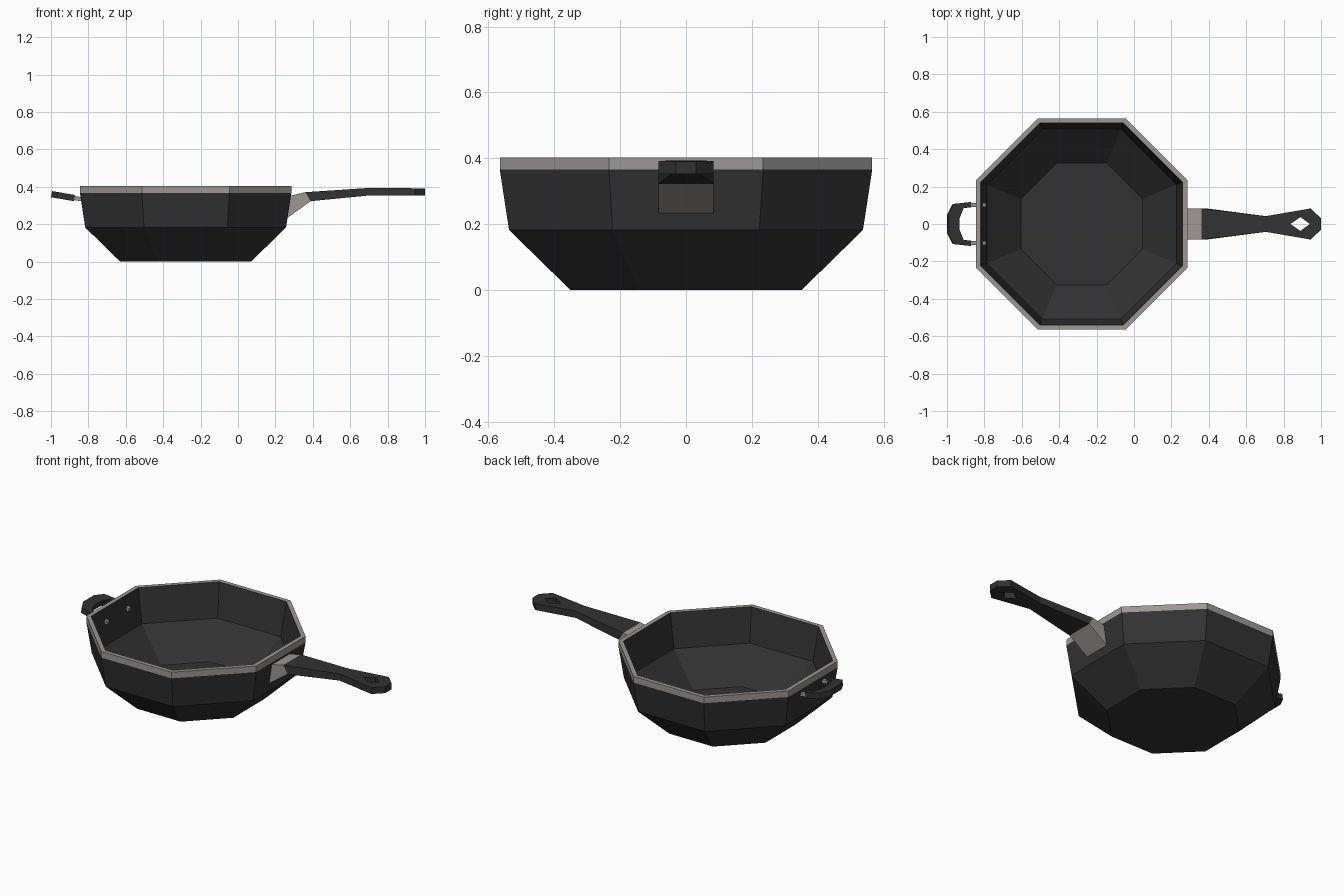
import bpy, bmesh, math
from mathutils import Vector

if "Cube" in bpy.data.objects:
    bpy.data.objects.remove(bpy.data.objects["Cube"])


def material(name, rgb):
    m = bpy.data.materials.new(name)
    m.diffuse_color = (*rgb, 1)
    m.use_nodes = True
    m.node_tree.nodes["Principled BSDF"].inputs["Base Color"].default_value = m.diffuse_color
    return m


iron = material("dark_iron", (0.032, 0.032, 0.032))
steel = material("warm_grey", (0.34, 0.31, 0.295))


def finish(name, bm, *mats):
    bmesh.ops.recalc_face_normals(bm, faces=bm.faces)
    me = bpy.data.meshes.new(name)
    bm.to_mesh(me)
    bm.free()
    for m in mats:
        me.materials.append(m)
    ob = bpy.data.objects.new(name, me)
    bpy.context.collection.objects.link(ob)
    return ob


def loft(name, sections, mat):
    """Skin a row of equal-sided cross-sections and cap both ends."""
    bm = bmesh.new()
    rings = [[bm.verts.new(p) for p in s] for s in sections]
    for a, b in zip(rings, rings[1:]):
        for i in range(len(a)):
            j = (i + 1) % len(a)
            bm.faces.new((a[i], a[j], b[j], b[i]))
    bm.faces.new(rings[0])
    bm.faces.new(rings[-1])
    return finish(name, bm, mat)


def slab(xt, zt, xb, zb, w):
    return [(xt, -w, zt), (xt, w, zt), (xb, w, zb), (xb, -w, zb)]


# Octagonal pan shell: (apothem, height) from outer base over the rim to the floor
SIDES, CX = 8, -0.28
profile = [(0.35, 0), (0.537, 0.183), (0.565, 0.366), (0.565, 0.403),
           (0.54, 0.403), (0.507, 0.2), (0.325, 0.028)]
bm = bmesh.new()
rings = []
for r, z in profile:
    R = r / math.cos(math.pi / SIDES)
    angles = [(k + 0.5) * math.tau / SIDES for k in range(SIDES)]
    rings.append([bm.verts.new((CX + R * math.cos(a), R * math.sin(a), z)) for a in angles])
for n, (a, b) in enumerate(zip(rings, rings[1:])):
    for i in range(SIDES):
        j = (i + 1) % SIDES
        f = bm.faces.new((a[i], a[j], b[j], b[i]))
        f.material_index = 1 if n in (2, 3) else 0
bm.faces.new(rings[0])
bm.faces.new(rings[-1])
finish("pan_body", bm, iron, steel)

# Handle bracket
loft("handle_bracket", [slab(0.27, 0.35, 0.262, 0.232, 0.083),
                        slab(0.36, 0.371, 0.388, 0.323, 0.083)], steel)

# Long handle with a diamond hanging hole
handle = loft("long_handle", [slab(0.36, 0.371, 0.388, 0.323, 0.083),
                              slab(0.705, 0.394, 0.705, 0.354, 0.042),
                              slab(0.945, 0.392, 0.945, 0.353, 0.083),
                              slab(1.0, 0.391, 1.0, 0.353, 0.03)], iron)
diamond = [(0.835, 0), (0.89, -0.037), (0.94, 0), (0.89, 0.037)]
cutter = loft("hole_cutter", [[(x, y, z) for x, y in diamond] for z in (0.2, 0.6)], iron)
cutter.hide_render = True
cutter.hide_viewport = True
cut = handle.modifiers.new("hole", "BOOLEAN")
cut.operation = 'DIFFERENCE'
cut.solver = 'EXACT'
cut.object = cutter


# Helper grip: tilted loop of paired outer and inner points
def tilt(x, y, h):
    return (x + 0.15 * h, y, 0.361 - 0.17 * (x + 1) + h)


half = [((-0.875, 0.117), (-0.875, 0.088)),
        ((-0.967, 0.107), (-0.913, 0.086)),
        ((-0.997, 0.05), (-0.935, 0.03))]
pairs = half + [tuple((x, -y) for x, y in p) for p in reversed(half)]
H = 0.0165
loft("helper_grip", [[tilt(*o, H), tilt(*i, H), tilt(*i, -H), tilt(*o, -H)]
                     for o, i in pairs], iron)

# Lugs pinning the grip through the pan wall
for s, side in ((1, "back"), (-1, "front")):
    loft(f"grip_lug_{side}", [[tilt(x, s * 0.113, 0.011), tilt(x, s * 0.092, 0.011),
                               tilt(x, s * 0.092, -0.011), tilt(x, s * 0.113, -0.011)]
                              for x in (-0.885, -0.792)], steel)
